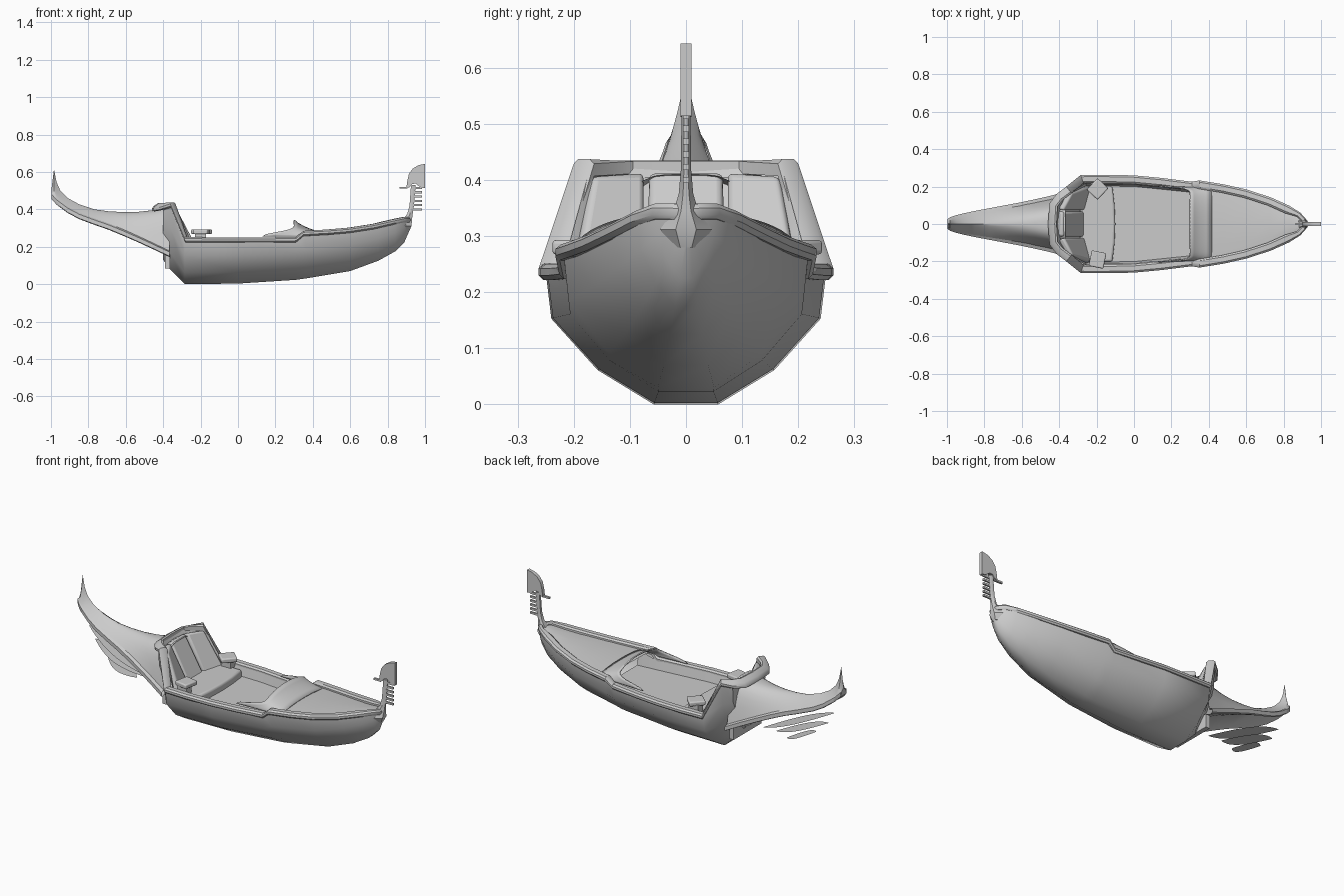
import bpy, bmesh, math
from mathutils import Vector

if "Cube" in bpy.data.objects:
    bpy.data.objects.remove(bpy.data.objects["Cube"])


def finish(name, bm, bevel=0, angle=35, solid=0):
    bmesh.ops.remove_doubles(bm, verts=bm.verts, dist=0.0004)
    bmesh.ops.recalc_face_normals(bm, faces=bm.faces)
    me = bpy.data.meshes.new(name)
    bm.to_mesh(me)
    bm.free()
    ob = bpy.data.objects.new(name, me)
    bpy.context.collection.objects.link(ob)
    if solid:
        m = ob.modifiers.new("solid", 'SOLIDIFY')
        m.thickness = solid
        m.offset = 0
    if bevel:
        m = ob.modifiers.new("bevel", 'BEVEL')
        m.width, m.segments = bevel, 3
    bpy.ops.object.select_all(action='DESELECT')
    ob.select_set(True)
    bpy.context.view_layer.objects.active = ob
    bpy.ops.object.shade_smooth_by_angle(angle=math.radians(angle))
    return ob


def loft(name, rings, closed=False, loop=False, caps=False, **kw):
    bm = bmesh.new()
    vs = [[bm.verts.new(p) for p in r] for r in rings]
    n, m = len(vs), len(vs[0])
    for i in range(n if loop else n - 1):
        a, b = vs[i], vs[(i + 1) % n]
        for j in range(m if closed else m - 1):
            k = (j + 1) % m
            bm.faces.new((a[j], a[k], b[k], b[j]))
    if caps:
        bm.faces.new(vs[0])
        bm.faces.new(vs[-1])
    return finish(name, bm, **kw)


def mirrored(half):
    """Section from centre/keel outwards, given for +y, completed to -y."""
    return [(x, -y, z) for x, y, z in reversed(half)] + [p for p in half if abs(p[1]) > 1e-6]


def slab(name, corners, thick, bevel):
    c = [Vector(p) for p in corners]
    nrm = (c[1] - c[0]).cross(c[3] - c[0]).normalized() * thick
    return loft(name, [c, [p - nrm for p in c]], closed=True, caps=True, bevel=bevel)


def box(name, loc, size, rot=0, bevel=0):
    bm = bmesh.new()
    bmesh.ops.create_cube(bm, size=1)
    bmesh.ops.scale(bm, vec=size, verts=bm.verts)
    ob = finish(name, bm, bevel=bevel)
    ob.location = loc
    ob.rotation_euler.z = rot
    return ob


# hull: x, half width, keel height, rim height
HULL = [(-.40, .15, .13, .405), (-.36, .19, .075, .42), (-.285, .25, 0, .235),
        (0, .247, .003, .235), (.31, .215, .023, .235), (.36, .218, .03, .268),
        (.6, .172, .07, .285), (.75, .125, .125, .308), (.84, .085, .175, .33),
        (.89, .052, .225, .345), (.918, .012, .29, .345)]
hull_rings = [mirrored([(x, w * a, zb + (zt - zb) * b)
                        for a, b in ((.23, 0), (.63, .26), (.96, .65), (1, 1))])
              for x, w, zb, zt in HULL]
loft("hull", hull_rings, angle=60)
bm = bmesh.new()
bm.faces.new([bm.verts.new(p) for p in hull_rings[0]])
finish("transom", bm)
box("transom_block", (-.377, 0, .122), (.026, .25, .075))

# gunwale swept around the boat, rising into a collar behind the seat
half = [(-.46, 0, .412), (-.452, .11, .412), (-.415, .16, .42), (-.362, .2, .437),
        (-.285, .262, .252), (-.15, .263, .25), (0, .26, .25), (.15, .246, .25), (.31, .226, .252),
        (.35, .233, .285), (.48, .212, .292), (.6, .185, .302), (.73, .143, .322), (.83, .098, .345),
        (.89, .06, .358), (.917, .03, .358), (.925, 0, .356)]
path = [Vector(p) for p in half + [(x, -y, z) for x, y, z in reversed(half[1:-1])]]
prof = [(-.008, -.028), (0, -.02), (0, -.008), (-.01, 0), (-.036, 0), (-.046, -.008), (-.046, -.03)]
rings = []
for i, p in enumerate(path):
    a = (p - path[i - 1]).xy.normalized()
    b = (path[(i + 1) % len(path)] - p).xy.normalized()
    t = (a + b).normalized()
    k = 0.6 if p.x > .85 else 1
    tilt = (.435 - p.z) / .036 if p.x < -.4 else 0
    rings.append([(p.x - t.y * o * k, p.y + t.x * o * k, p.z + dz - o * tilt) for o, dz in prof])
loft("gunwale", rings, closed=True, loop=True)

# cockpit walls and floor
FLOOR = .188
loft("cockpit_lining", [mirrored([(x, 0, FLOOR), (x, w - .046, FLOOR), (x, w - .034, zt)])
                        for x, w, zt in ((-.28, .25, .235), (0, .247, .235),
                                         (.31, .215, .235), (.42, .205, .27))])

# foredeck
loft("foredeck", [mirrored([(x, 0, z + .008), (x, w * .6, z + .005), (x, w, z)])
                  for x, w, z in ((.36, .2, .268), (.48, .18, .275), (.6, .155, .285), (.73, .115, .304),
                                  (.83, .075, .328), (.9, .02, .345))])

# cowl at the front of the cockpit, its rear edge sweeping back along the sides
loft("cowl", [mirrored([(x - f * .17 * math.sin(t) ** 26, (.19 + .012 * f) * math.sin(t),
                         .255 + (h - .255) * math.cos(t) ** .85)
                        for t in [math.pi / 2 * i / 16 * .999 for i in range(17)]])
              for x, h, f in ((.3, .342, 1), (.32, .325, .8), (.35, .308, .5), (.385, .293, .2), (.415, .284, 0))],
     solid=.007)

# seat back shell, three padded panels and bench
loft("seat_shell", [mirrored([(-.42, 0, .425), (-.41, .11, .425), (-.38, .145, .425),
                              (-.335, .17, .425), (-.255, .222, .235)]),
                    mirrored([(-.29, 0, .19), (-.285, .08, .19), (-.275, .15, .19),
                              (-.26, .19, .19), (-.25, .21, .19)])])
slab("back_pad_middle", [(-.26, -.068, .21), (-.26, .068, .21), (-.38, .066, .416), (-.38, -.066, .416)],
     .035, .012)
for s, n in ((1, "left"), (-1, "right")):
    pts = [(-.258, s * .072, .21), (-.225, s * .2, .21), (-.328, s * .165, .41), (-.378, s * .072, .416)]
    slab("back_pad_" + n, pts if s > 0 else pts[::-1], .035, .012)
front = [(-.1 - .015 * (y / .2) ** 2, y) for y in (-.202, -.1, 0, .1, .202)]
outline = [(-.29, .202), (-.29, -.202)] + front
loft("seat_cushion", [[(x, y, z) for x, y in outline] for z in (.17, .228)],
     closed=True, caps=True, bevel=.012)

# arm pads
for n, y, r in (("left", .187, -.75), ("right", -.19, -.2)):
    box("arm_pad_" + n, (-.195, y, .28), (.08, .085, .026), r, .007)
    box("arm_post_" + n, (-.2, y + math.copysign(.012, y), .25), (.06, .045, .05))

# stern: x, half width, lower edge, ridge height, fullness
TAIL = [(-.365, .172, .145, .41, 4.5), (-.45, .15, .185, .396, 3.4), (-.53, .132, .222, .387, 2.6),
        (-.61, .115, .257, .385, 2), (-.69, .1, .29, .389, 1.6), (-.77, .085, .318, .4, 1.3),
        (-.85, .07, .348, .427, 1.1), (-.91, .057, .38, .46, .95), (-.95, .047, .41, .5, .8),
        (-.97, .041, .425, .545, .7), (-.984, .036, .44, .615, .65), (-.998, .026, .455, .5, .6)]
S = [i / 8 for i in range(9)]
tail_rings = [mirrored([(x, w * .88 * s, zl + .025 + (zt - zl - .025) * (1 - s ** p)) for s in S])
              for x, w, zl, zt, p in TAIL]
loft("stern", tail_rings, angle=50)
# edge band and underside of the stern
loft("stern_band", [mirrored([(x, 0, zl + .04), (x, w * .75, zl + .012), (x, w * .92, zl), (x, w, zl + .004),
                              (x, w, zl + .026), (x, w * .84, zl + .034)])
                    for x, w, zl, zt, p in TAIL], angle=40)
bm = bmesh.new()
x, w, zl = TAIL[-1][:3]
bm.faces.new([bm.verts.new(q) for q in tail_rings[-1] + [(x, w, zl), (x, -w, zl)]])
finish("stern_end", bm)

# thin leaf strips under the stern
for i, (x0, z0, x1, z1) in enumerate(((-.945, .34, -.485, .134), (-.905, .272, -.57, .137),
                                     (-.825, .2, -.64, .118))):
    loft("leaf_strip_%d" % (i + 1),
         [[(x0 + (x1 - x0) * t, sy * (.075 - .007 * i) * math.sin(math.pi * t) ** .9, z0 + (z1 - z0) * t)
           for sy in (-1, 1)] for t in [.01 + .98 * k / 14 for k in range(15)]])

# prow stem, blade, teeth and rear spike
loft("prow_stem", [[(a, -h * .8, z), (a, h * .8, z), ((a + b) / 2, h, z), (b, h * .4, z), (b, -h * .4, z),
                    ((a + b) / 2, -h, z)]
                   for z, a, b, h in ((.28, .87, .914, .026), (.312, .865, .928, .046), (.345, .88, .93, .022),
                                      (.375, .905, .934, .013), (.42, .917, .941, .009), (.53, .925, .95, .008))],
     closed=True, caps=True)
blade = [(1, .643), (.965, .636), (.935, .618), (.914, .59), (.905, .55), (.9, .512), (.918, .518), (.93, .535),
         (.95, .538), (.965, .525), (.98, .516), (1, .514)]
loft("prow_blade", [[(x, y, z) for x, z in blade] for y in (-.01, .01)], closed=True, caps=True)
for i in range(6):
    box("prow_tooth_%d" % (i + 1), (.96, 0, .4 + i * .0228), (.05, .01, .011))
box("prow_spike", (.885, 0, .515), (.045, .012, .01))
